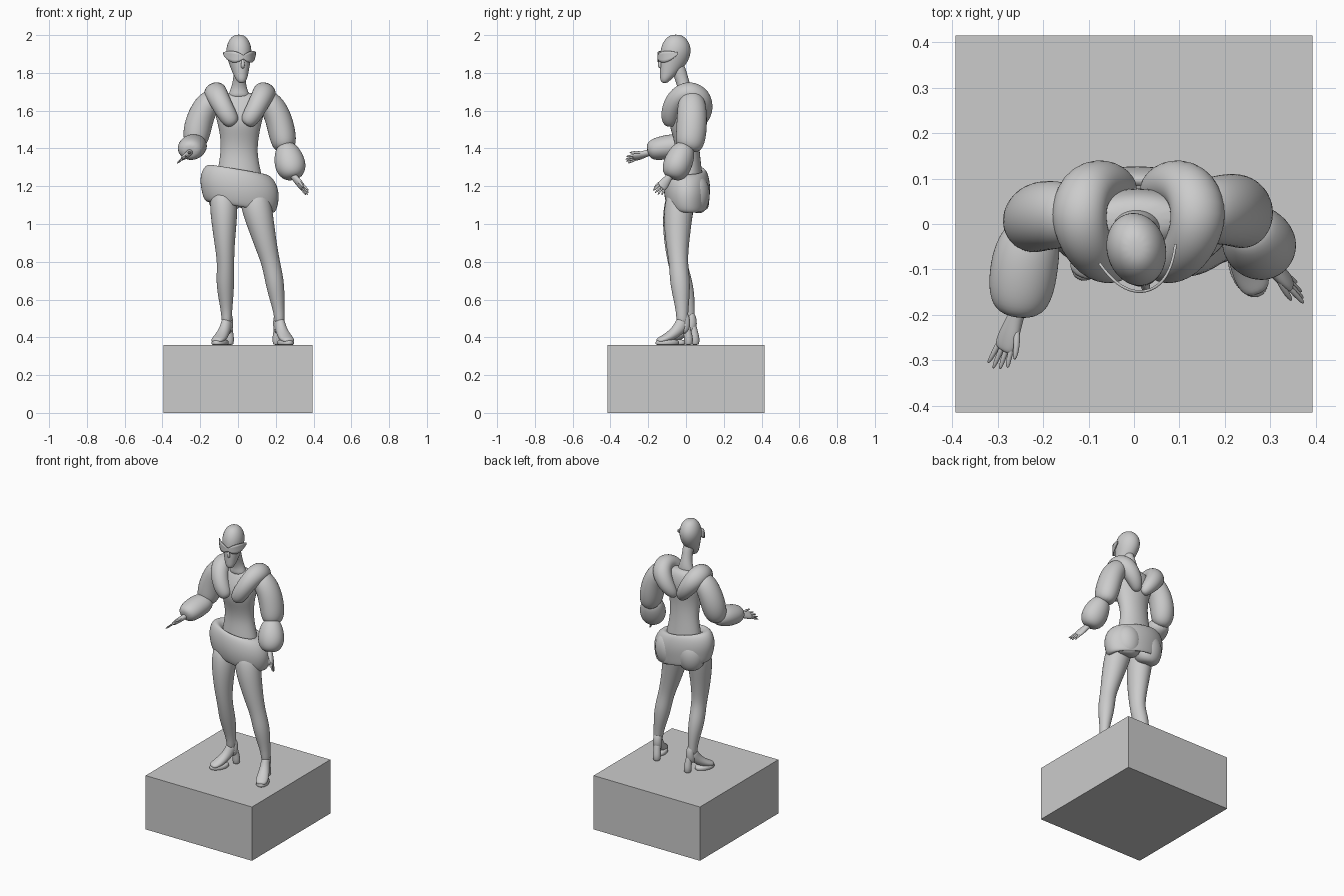
import bpy
import bmesh
import math
from mathutils import Vector, Matrix

default_cube = bpy.data.objects.get("Cube")
if default_cube:
    bpy.data.objects.remove(default_cube, do_unlink=True)

CM = 0.01
SIDES = 12

grey = bpy.data.materials.new("plain_grey")
grey.use_nodes = True
grey.diffuse_color = (0.6, 0.6, 0.6, 1)
grey.node_tree.nodes["Principled BSDF"].inputs["Base Color"].default_value = grey.diffuse_color


def finish(name, bm, subdivide=0):
    """Turn a bmesh into a smooth, coloured object."""
    bmesh.ops.recalc_face_normals(bm, faces=bm.faces[:])
    mesh = bpy.data.meshes.new(name)
    bm.to_mesh(mesh)
    bm.free()
    mesh.materials.append(grey)
    obj = bpy.data.objects.new(name, mesh)
    bpy.context.collection.objects.link(obj)
    if subdivide:
        for polygon in mesh.polygons:
            polygon.use_smooth = True
        modifier = obj.modifiers.new("smooth", "SUBSURF")
        modifier.levels = modifier.render_levels = subdivide
    return obj


def loft(name, rings, side=(1, 0, 0), axis=None, place=None, sides=SIDES):
    """Skin elliptical rings (x, y, z, half width, half depth), in centimetres."""
    bm = bmesh.new()
    centres = [Vector(ring[:3]) for ring in rings]
    loops = []
    for i, ring in enumerate(rings):
        after = centres[min(i + 1, len(rings) - 1)]
        before = centres[max(i - 1, 0)]
        tangent = Vector(axis).normalized() if axis else (after - before).normalized()
        across = Vector(side)
        across = (across - tangent * across.dot(tangent)).normalized()
        depth = tangent.cross(across)
        loop = []
        for k in range(sides):
            angle = math.tau * k / sides
            point = centres[i] + across * ring[3] * math.cos(angle) + depth * ring[4] * math.sin(angle)
            if place:
                point = place @ point
            loop.append(bm.verts.new(point * CM))
        loops.append(loop)
    for low, high in zip(loops, loops[1:]):
        for k in range(sides):
            n = (k + 1) % sides
            bm.faces.new((low[k], low[n], high[n], high[k]))
    bm.faces.new(loops[0])
    bm.faces.new(loops[-1])
    return finish(name, bm, 2)


def turned(x, y, degrees):
    return Matrix.Translation((x, y, 0)) @ Matrix.Rotation(math.radians(degrees), 4, "Z")


# Plinth
bm = bmesh.new()
bmesh.ops.create_cube(bm, size=1, matrix=Matrix.Translation((0, 0, 0.18)) @ Matrix.Diagonal((0.787, 0.83, 0.36, 1)))
finish("plinth", bm)

# Head, turned a little to its left
head_turn = turned(0.5, -5.5, 14)
loft("head", [
    (0, -6, 174.5, 1.5, 1.5), (0, -5.5, 176.5, 3, 3), (0, -4, 179, 4, 4.6),
    (0, -2, 183, 5.2, 6.8), (0, -.6, 187, 6.3, 8), (0, 0, 191, 7, 8.6),
    (0, .2, 195, 6.5, 7.9), (0, .2, 198.5, 4.7, 5.6), (0, .2, 200.3, 2, 2.4),
], axis=(0, 0, 1), place=head_turn)
loft("nose", [(0, -7.5, 188, .6, .6), (0, -8.6, 185.5, .9, 1), (0, -8.9, 183.5, 1.2, 1.1),
              (0, -7.5, 182.5, .9, .8)], place=head_turn, sides=8)
loft("lips", [(-2, -6.8, 179.8, .3, .4), (0, -8, 179.8, .7, 1), (2, -6.8, 179.8, .3, .4)],
     side=(0, 1, 0), place=head_turn, sides=8)

# Wraparound glasses with swept up tips
bm = bmesh.new()
steps = 24
rows = []
for i in range(steps + 1):
    t = 2 * i / steps - 1
    angle = t * 1.45
    reach = abs(t)
    half = 0.7 + 2.3 * math.sin(math.pi * min(1, reach * 1.05)) ** 0.7 if reach < 0.95 else 0.8
    middle = 188.3 + 2 * reach ** 3
    flare = 8 + reach ** 4
    x, y = flare * math.sin(angle), -9.8 * math.cos(angle)
    rows.append([bm.verts.new(head_turn @ Vector((x, y, middle + h * half)) * CM) for h in (-1, 0, 1)])
for a, b in zip(rows, rows[1:]):
    for k in range(2):
        bm.faces.new((a[k], b[k], b[k + 1], a[k + 1]))
glasses = finish("glasses", bm, 1)
thickness = glasses.modifiers.new("thickness", "SOLIDIFY")
thickness.thickness = 0.006

# Neck and torso
loft("neck", [(.5, -1, 166, 7, 4.5), (.5, -.5, 171, 4.6, 3.8), (.7, -2, 176, 3.3, 3.5),
              (1, -4, 182, 3.4, 4), (1, -5, 185, 3, 3)])
loft("torso", [
    (1, 1, 114, 12, 8), (1, 1, 122, 13, 8.5), (.5, 1, 130, 11.5, 7.5), (.5, 1, 138, 10, 6.5),
    (.8, 0, 146, 10.5, 7), (.8, -1, 153, 12, 8.5), (.8, 0, 160, 14, 8.5),
    (.8, 1, 166, 14, 6.5), (.8, 1, 170, 8, 4),
], axis=(0, 0, 1))

# Puffy collar: one arch over each shoulder, meeting in a V front and back
for name, s in (("collar_right", -1), ("collar_left", 1)):
    loft(name, [
        (1 + s * 3, -8, 152.5, 3, 3), (1 + s * 5, -8.5, 155, 5, 5), (1 + s * 8.5, -8, 161, 5.5, 5.5),
        (1 + s * 12, -4, 168, 6, 6), (1 + s * 13.5, 2, 170.5, 6.5, 6.5), (1 + s * 12, 8, 167, 6.5, 6.5),
        (1 + s * 7.5, 9.5, 160.5, 5.5, 5.5), (1 + s * 3.5, 8, 155, 4, 4), (1 + s * 2, 6.5, 152.5, 2, 2),
    ])

# Puffy skirt, tipped down to the left
loft("skirt", [
    (1, 1, 113, 13, 7), (1, 1.5, 108.5, 17, 10), (1, 1, 109, 20, 11.5), (1, .5, 114, 21.5, 12.5),
    (.8, .5, 120, 22.3, 13), (.5, .5, 126, 20.5, 12), (0, .5, 129.5, 16.5, 10), (0, .5, 128, 12, 8),
    (.5, .5, 124, 10, 7),
], axis=(.17, .03, 1))
for name, x in (("buttock_right", -7), ("buttock_left", 9)):
    loft(name, [(x, 4, 106, 4, 4), (x, 4.5, 108, 8, 7), (x, 4.5, 115, 10, 9),
                (x, 4, 122, 9, 8), (x, 3, 126, 4, 4)])

# Legs
loft("leg_right", [
    (-8, -2, 118, 7, 7.5), (-7.5, -4, 108, 7.7, 8.5), (-7.3, -5, 98, 6.6, 7.6), (-7, -5.2, 88, 5.4, 6.3),
    (-6.5, -4.5, 79, 4.6, 5.1), (-6.8, -2, 70, 5, 5.4), (-6.5, 0, 62, 4.3, 4.8),
    (-6, 1.5, 53, 2.9, 3.3), (-6, 1.5, 46, 2.8, 3.3),
])
loft("leg_left", [
    (8, -2, 118, 8, 7.5), (10, -4, 108, 8.5, 8.2), (12.5, -4.5, 98, 7.2, 7.4), (15, -4.5, 88, 6, 6.2),
    (17.5, -4, 79, 5, 5.1), (19.3, -3.2, 70, 5.2, 5.6), (20.5, -2.5, 62, 4.4, 4.7),
    (21.8, -2, 53, 2.9, 3.2), (22.2, -2, 46, 2.8, 3.2),
])

# High heeled shoes
for name, place in (("right", turned(-6, 1.5, -24)), ("left", turned(22, -2, 22))):
    loft("foot_" + name, [(0, .5, 50, 2.6, 3.2), (0, -.5, 46, 3, 4), (0, -4, 42.5, 3.3, 3.2),
                          (0, -8, 40, 3.9, 2.7), (0, -12, 38.5, 3.9, 2), (0, -14.5, 38, 2.3, 1.3)], place=place)
    loft("sole_" + name, [(0, -8.5, 36, 3.6, 6), (0, -8.5, 36.1, 4.2, 6.8), (0, -8.5, 38, 4.3, 7),
                          (0, -8.5, 39, 3, 5)], axis=(0, 0, 1), place=place)
    loft("heel_cup_" + name, [(0, 1, 53.5, 2, 1.5), (0, 2, 50, 2.8, 2.5), (0, 1.5, 45, 3.1, 3.2),
                              (0, 0, 42, 2.2, 2)], place=place)
    loft("heel_" + name, [(0, 2.2, 48, 2, 1.6), (0, 3, 43, 2.2, 2.1), (0, 3.6, 39, 2.7, 2.6),
                          (0, 3.6, 36.5, 2.2, 2.2), (0, 3.6, 36, 1.8, 1.8)], place=place)

# Puffy sleeves in two gathered sections
loft("upper_sleeve_right", [
    (-11, 2, 167, 5, 5), (-15, 2, 165, 7, 7.5), (-19, 2, 159, 7.3, 8), (-21.5, 1.5, 151, 7.8, 8),
    (-22.5, 0, 144, 7, 7), (-22.5, -2, 140.5, 4, 4),
])
loft("lower_sleeve_right", [
    (-22.5, 1, 143, 4, 4), (-22.8, -3, 142, 7, 6), (-24, -8, 141, 7.8, 6.8), (-24.8, -14, 140, 7.7, 6.5),
    (-25.3, -18.5, 139, 6.3, 5.5), (-25.5, -20.3, 138.5, 3, 3),
])
loft("upper_sleeve_left", [
    (12, 3, 167, 5, 5), (16, 3, 165, 7, 7.5), (20.5, 3.2, 159, 7.3, 8.2), (23, 3, 150, 7.6, 8.5),
    (24.5, 2, 142, 7, 8), (25, 1, 138.5, 4, 5),
])
loft("lower_sleeve_left", [
    (24.5, 0, 142, 4, 4), (25.5, -1, 139.5, 6.5, 6.5), (27, -3.5, 134, 8.5, 8), (28.3, -5.5, 129, 8.4, 7.8),
    (29.2, -7, 125.5, 6, 6), (29.5, -7.5, 124, 3, 3),
])


def hand(name, wrist, tip, spread, thumb):
    """Wrist, palm, four fingers fanned along spread, and a thumb."""
    wrist, tip, spread, thumb = (Vector(v) for v in (wrist, tip, spread, thumb))

    def along(t, sideways=0.0, lift=0.0):
        return wrist.lerp(tip, t) + spread * sideways + thumb * lift

    loft(name + "_palm", [(*along(t), w, d) for t, w, d in
                          ((-.2, 1.9, 1.9), (.1, 1.8, 1.7), (.35, 2.7, 1.7), (.6, 2.9, 1.3), (.66, 2, .8))],
         side=spread)
    for k in range(4):
        off = (k - 1.5) * 1.35
        reach = 1 - 0.06 * abs(k - 1.3)
        loft(f"{name}_finger_{k}", [(*along(t, off * f), r, r) for t, f, r in
                                   ((.5, .9, .7), (.75, 1.1, .75), (reach, 1.4, .4))], side=spread, sides=6)
    loft(name + "_thumb", [(*along(t, s, u), r, r) for t, s, u, r in
                           ((.25, 1.2, 0, .9), (.5, 2.4, 1.4, .9), (.72, 2.8, 2.2, .5))], side=spread, sides=6)


hand("hand_right", (-25.5, -19, 138), (-30.5, -32.5, 133.5), (.75, -.25, .6), (.3, -.3, .6))
hand("hand_left", (28.8, -8, 126), (37.5, -16, 115.5), (.3, -.85, .4), (-.5, -.4, -.2))
